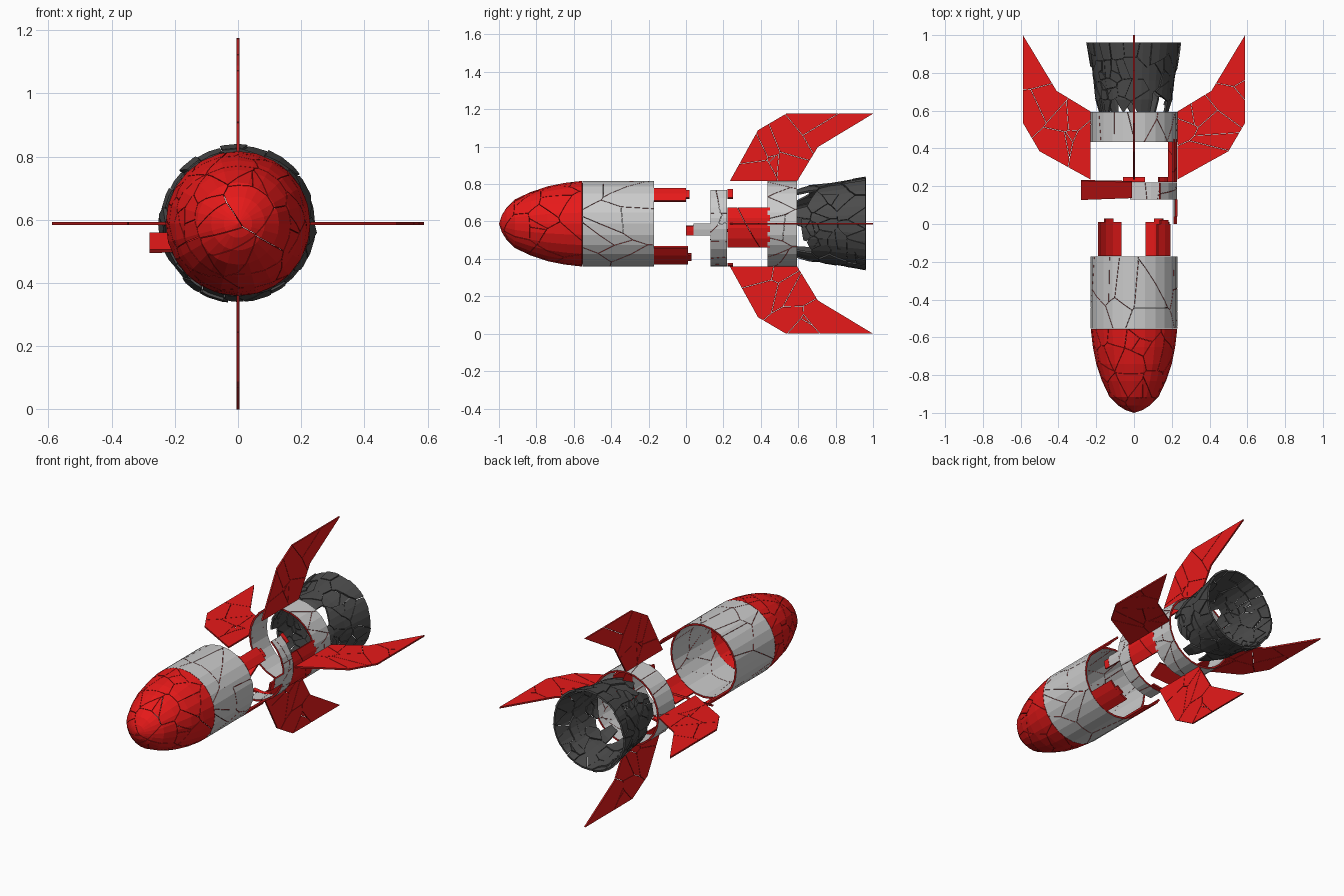
import bpy, bmesh, random
from math import sin, cos, radians
from mathutils import Vector, Matrix

if "Cube" in bpy.data.objects:
    bpy.data.objects.remove(bpy.data.objects["Cube"])

random.seed(4)
Z = 0.588          # height of the rocket axis
R = 0.229          # hull radius


def material(name, rgb):
    m = bpy.data.materials.new(name)
    m.diffuse_color = (*rgb, 1)
    m.use_nodes = True
    m.node_tree.nodes["Principled BSDF"].inputs["Base Color"].default_value = m.diffuse_color
    return m


RED = material("red_paint", (0.8, 0.01, 0.01))
GREY = material("hull_grey", (0.7, 0.7, 0.7))
DARK = material("nozzle_dark", (0.07, 0.07, 0.07))
CRACK = material("crack_red", (0.45, 0.01, 0.01))


def fracture(name, verts, faces, cells, mat, thick, offset=-1, push=0.0, min_y=-9):
    """Cut a surface into Voronoi shards with hairline gaps, then thicken it."""
    src = bmesh.new()
    vs = [src.verts.new(v) for v in verts]
    for f in faces:
        src.faces.new([vs[i] for i in f])
    bmesh.ops.remove_doubles(src, verts=src.verts, dist=1e-5)
    polys = list(src.faces)
    areas = [f.calc_area() for f in polys]
    seeds = []
    for f in random.choices(polys, areas, k=cells):
        w = [random.random() + 0.05 for _ in f.verts]
        seeds.append(sum((v.co * k for v, k in zip(f.verts, w)), Vector()) / sum(w))
    mesh = bpy.data.meshes.new(name)
    tmp = bpy.data.meshes.new("tmp")
    out = bmesh.new()
    for s in seeds:
        if s.y < min_y:
            continue
        piece = src.copy()
        for t in seeds:
            d = t - s
            if d.length < 1e-5:
                continue
            n = d.normalized()
            bmesh.ops.bisect_plane(
                piece, geom=piece.verts[:] + piece.edges[:] + piece.faces[:],
                plane_co=(s + t) / 2 - n * 0.001, plane_no=n, clear_outer=True)
        radial = Vector((s.x, 0, s.z - Z)).normalized()
        bmesh.ops.translate(piece, verts=piece.verts,
                            vec=radial * random.uniform(-push, push))
        piece.to_mesh(tmp)
        out.from_mesh(tmp)
        piece.free()
    out.to_mesh(mesh)
    out.free()
    src.free()
    bpy.data.meshes.remove(tmp)
    mesh.materials.append(mat)
    mesh.materials.append(DARK if mat == DARK else CRACK)
    ob = bpy.data.objects.new(name, mesh)
    bpy.context.collection.objects.link(ob)
    mod = ob.modifiers.new("thickness", "SOLIDIFY")
    mod.thickness, mod.offset, mod.material_offset_rim = thick, offset, 1
    return ob


def shell(name, profile, mat, cells=1, a0=0, a1=360, segs=24, thick=0.012, **kw):
    """Surface of revolution about the rocket axis, between two angles."""
    n = max(2, round(segs * (a1 - a0) / 360))
    verts, faces = [], []
    for y, r in profile:
        for j in range(n + 1):
            a = radians(a0 + (a1 - a0) * j / n)
            verts.append((r * cos(a), y, Z + r * sin(a)))
    for i in range(len(profile) - 1):
        for j in range(n):
            k = i * (n + 1) + j
            faces.append((k, k + n + 1, k + n + 2, k + 1))
    return fracture(name, verts, faces, cells, mat, thick, **kw)


# Nose cone and front hull
shell("nose_cone", [(-1, 0.0), (-0.985, 0.045), (-0.96, 0.085), (-0.915, 0.13),
                    (-0.83, 0.17), (-0.74, 0.2), (-0.65, 0.218), (-0.556, R)], RED, 45)
shell("front_hull", [(-0.554, R), (-0.172, R)], GREY, 18)

# Torn hull strips behind the front hull
for name, a0, a1, end in (("upper_right", 33, 56, 0.02), ("lower_right", -73, -35, 0.03),
                          ("lower_left", 214, 252, 0.03)):
    mid = (a0 + a1) / 2
    shell("torn_strip_" + name, [(-0.17, R), (end - 0.02, R)], RED, a0=a0, a1=a1)
    shell("torn_tip_" + name, [(end - 0.019, R), (end, R)], RED, a0=mid - 7, a1=mid + 7)

# Broken middle ring and side panels
shell("middle_ring", [(0.13, R), (0.22, R)], GREY, 8, -95, 52)
shell("side_tab", [(0.04, R), (0.13, R)], GREY, 1, -16, 0)
shell("side_tab_tip", [(0.0, R), (0.039, R)], RED, 1, -16, -3)
shell("side_panel", [(0.222, R), (0.45, R)], RED, 2, -34, 22)
shell("upper_chip", [(0.222, R), (0.25, R)], RED, 1, 38, 54)
shell("lower_chip", [(0.222, R), (0.25, R)], RED, 1, -105, -75)

# Loose tilted panel
fracture("loose_panel", [(-0.28, 0.13, 0.5), (-0.01, 0.14, 0.505),
                         (-0.01, 0.225, 0.555), (-0.28, 0.23, 0.555)],
         [(0, 1, 2, 3)], 1, RED, 0.012, 0)

# Rear ring that carries the fins
shell("rear_ring", [(0.435, R), (0.594, R)], GREY, 14)

# Shattered engine nozzle with a jagged front edge
shell("engine_nozzle", [(0.58, 0.18), (0.66, 0.203), (0.76, 0.213), (0.86, 0.23), (0.96, 0.247)],
      DARK, 110, segs=32, push=0.006, min_y=0.617)

# Four swept fins
front = [(0.235, R), (0.385, 0.5), (0.535, 0.588)]
back = [(0.595, R), (0.705, 0.41), (1.0, 0.588)]
for name, angle in (("right", 0), ("top", 90), ("left", 180), ("bottom", 270)):
    rot = Matrix.Rotation(radians(-angle), 3, "Y")
    verts = [rot @ Vector((r, y, 0)) + Vector((0, 0, Z))
             for pair in zip(front, back) for y, r in pair]
    fracture("fin_" + name, verts, [(0, 1, 3, 2), (2, 3, 5, 4)], 9, RED, 0.01, 0)
